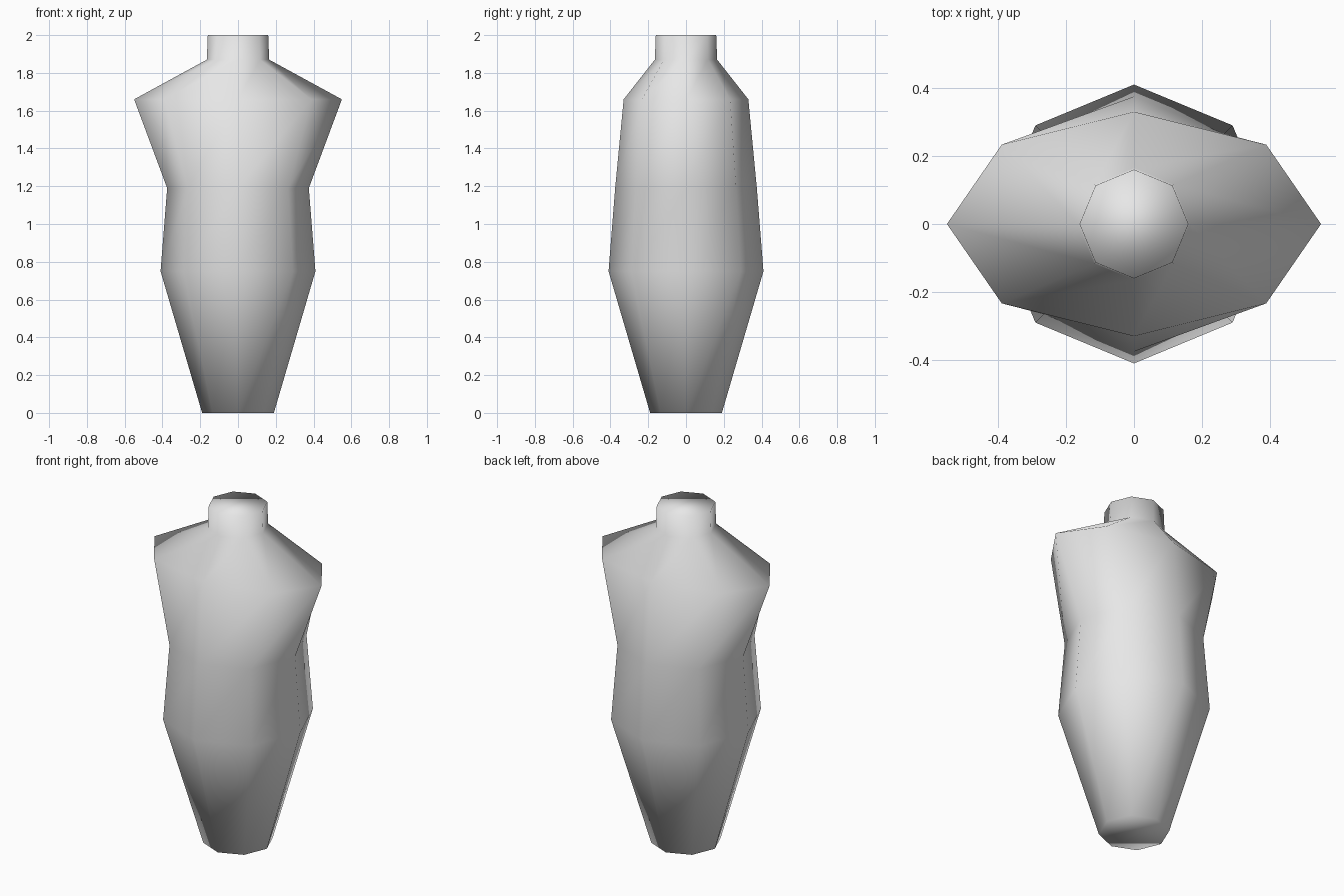
import bpy, bmesh, math

cube = bpy.data.objects.get("Cube")
if cube:
    bpy.data.objects.remove(cube, do_unlink=True)

SIDES = 8

# Cross-sections from hem to neck: height, half width, half depth
SECTIONS = [
    (0.00, 0.19, 0.19),
    (0.75, 0.41, 0.41),
    (1.19, 0.375, 0.375),
    (1.66, 0.55, 0.33),
    (1.87, 0.165, 0.165),
    (2.00, 0.16, 0.16),
]


def make_material(name, colour):
    mat = bpy.data.materials.new(name)
    mat.use_nodes = True
    mat.diffuse_color = colour
    mat.node_tree.nodes["Principled BSDF"].inputs["Base Color"].default_value = colour
    return mat


def loft(name, sections, mat):
    """Skin elliptical rings into a closed, smooth-shaded body."""
    bm = bmesh.new()
    rings = []
    for z, rx, ry in sections:
        angles = [math.tau * i / SIDES for i in range(SIDES)]
        rings.append([bm.verts.new((rx * math.cos(a), ry * math.sin(a), z)) for a in angles])
    for low, high in zip(rings, rings[1:]):
        for i in range(SIDES):
            j = (i + 1) % SIDES
            bm.faces.new((low[i], low[j], high[j], high[i]))
    bm.faces.new(rings[0][::-1])
    bm.faces.new(rings[-1])
    for face in bm.faces:
        face.smooth = True
    mesh = bpy.data.meshes.new(name)
    bm.to_mesh(mesh)
    bm.free()
    mesh.materials.append(mat)
    obj = bpy.data.objects.new(name, mesh)
    bpy.context.collection.objects.link(obj)
    return obj


# Torso with hips, waist, shoulders and neck in one surface
loft("torso", SECTIONS, make_material("light grey", (0.8, 0.8, 0.8, 1)))
